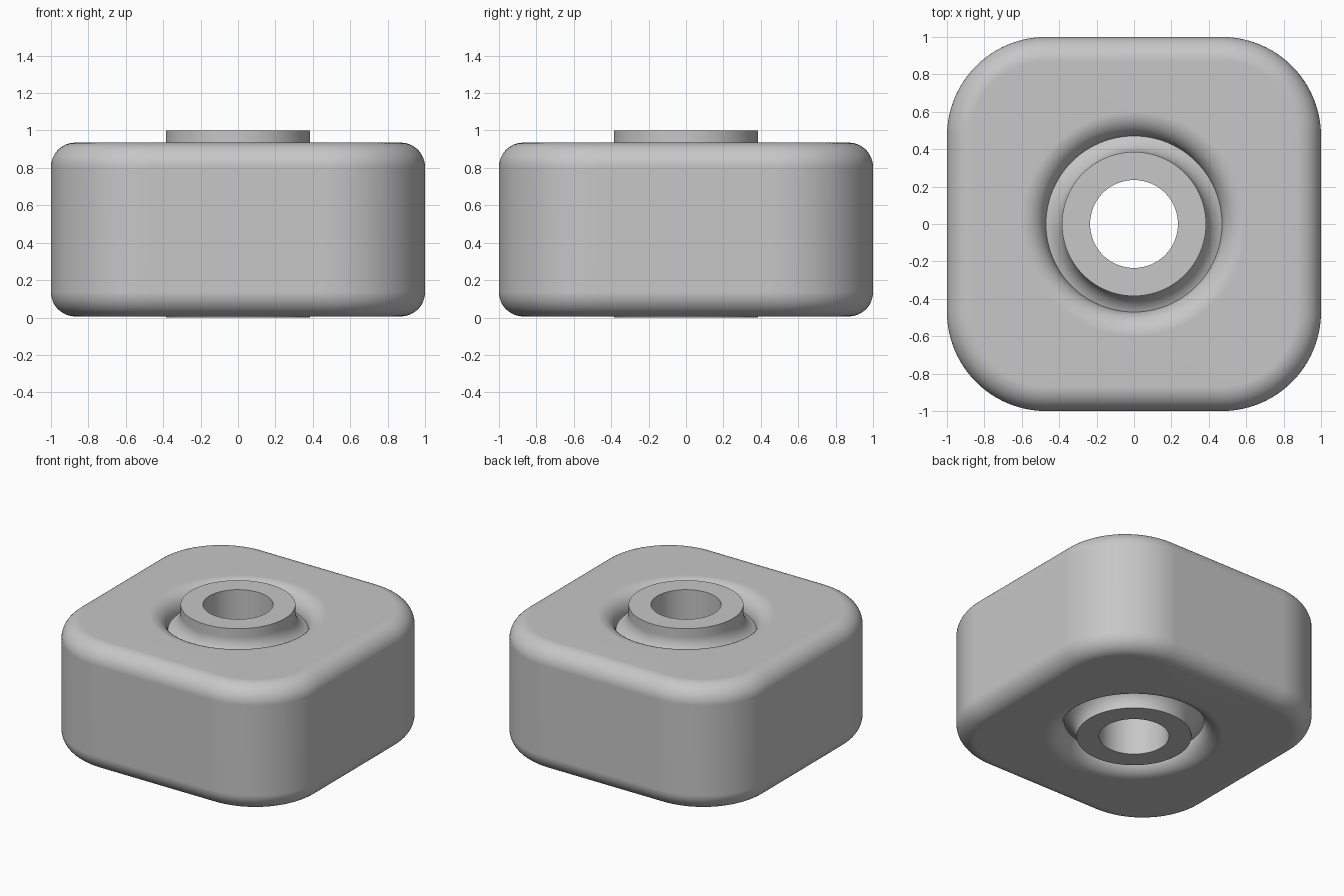
import bpy, bmesh
from math import sin, cos, pi, radians

if "Cube" in bpy.data.objects:
    bpy.data.objects.remove(bpy.data.objects["Cube"], do_unlink=True)

grey = bpy.data.materials.new("plain grey")
grey.use_nodes = True
colour = (0.57, 0.57, 0.57, 1)
grey.diffuse_color = colour
grey.node_tree.nodes["Principled BSDF"].inputs["Base Color"].default_value = colour

CORNER_STEPS = 24
FILLET = 0.13
LOW, HIGH = 0.006, 0.935


def ring(bm, offset, radius, z):
    """Rounded square; with no offset it becomes a circle."""
    verts = []
    for sx, sy, start in ((1, 1, 0), (-1, 1, 1), (-1, -1, 2), (1, -1, 3)):
        for i in range(CORNER_STEPS + 1):
            a = (start + i / CORNER_STEPS) * pi / 2
            verts.append(bm.verts.new((sx * offset + radius * cos(a),
                                       sy * offset + radius * sin(a), z)))
    return verts


def closed_solid(name, profile):
    """Skin a closed loop of (offset, radius, z) rings."""
    bm = bmesh.new()
    rings = [ring(bm, *p) for p in profile]
    for k, lower in enumerate(rings):
        upper = rings[(k + 1) % len(rings)]
        for i in range(len(lower)):
            j = (i + 1) % len(lower)
            bm.faces.new((lower[i], lower[j], upper[j], upper[i]))
    bmesh.ops.remove_doubles(bm, verts=bm.verts, dist=1e-5)
    bmesh.ops.recalc_face_normals(bm, faces=bm.faces)
    mesh = bpy.data.meshes.new(name)
    bm.to_mesh(mesh)
    bm.free()
    mesh.materials.append(grey)
    obj = bpy.data.objects.new(name, mesh)
    bpy.context.collection.objects.link(obj)
    bpy.ops.object.select_all(action="DESELECT")
    obj.select_set(True)
    bpy.context.view_layer.objects.active = obj
    bpy.ops.object.shade_smooth_by_angle(angle=radians(30))
    weighted = obj.modifiers.new("even shading", "WEIGHTED_NORMAL")
    weighted.keep_sharp = True
    return obj


def arc(offset, radius, z, start, end, steps=12):
    """Fillet arc in the radius-height plane, angles in degrees."""
    points = []
    for i in range(steps + 1):
        a = radians(start + (end - start) * i / steps)
        points.append((offset, radius + FILLET * cos(a), z + FILLET * sin(a)))
    return points


# Cushion body: rounded outside edges and a rounded mouth around the bore
outer = 0.53
body = (arc(0.47, outer - FILLET, LOW + FILLET, -90, 0)
        + arc(0.47, outer - FILLET, HIGH - FILLET, 0, 90)
        + arc(0, 0.6, HIGH - FILLET, 90, 180)
        + arc(0, 0.6, LOW + FILLET, 180, 270))
closed_solid("cushion_body", body)

# Central sleeve: straight lips flaring into the body, with a through hole
sleeve = ([(0, 0.235, 0), (0, 0.385, 0)]
          + arc(0, 0.515, LOW, 180, 108)
          + arc(0, 0.515, HIGH, 252, 180)
          + [(0, 0.385, 1), (0, 0.235, 1)])
closed_solid("centre_sleeve", sleeve)
